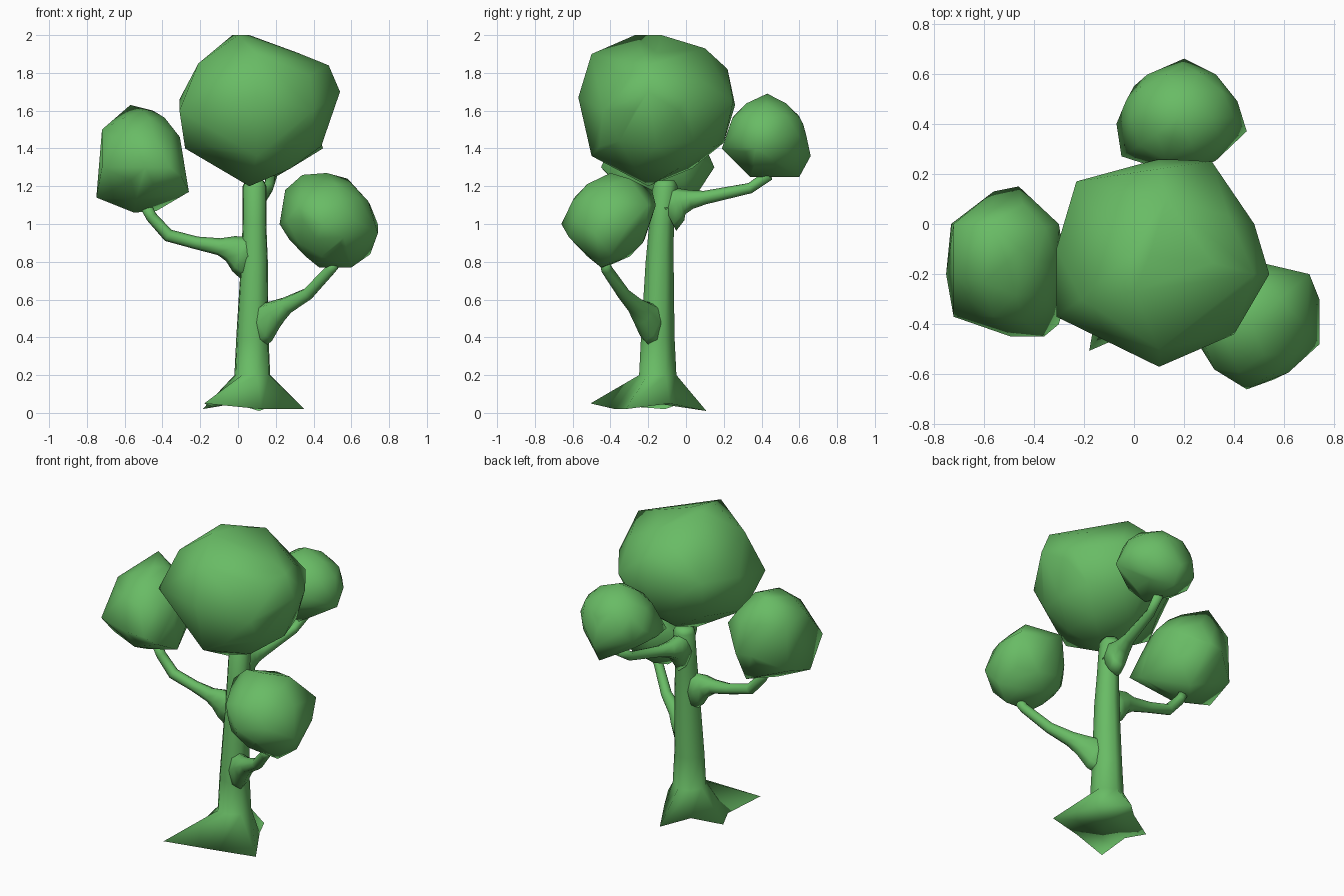
import bpy
import bmesh
from math import radians, cos, sin, pi
from mathutils import Vector, Matrix

default_cube = bpy.data.objects.get("Cube")
if default_cube:
    bpy.data.objects.remove(default_cube, do_unlink=True)

# One leafy green for the whole tree
green = bpy.data.materials.new("leaf_green")
green.use_nodes = True
green.diffuse_color = (0.14, 0.5, 0.13, 1)
green.node_tree.nodes["Principled BSDF"].inputs["Base Color"].default_value = green.diffuse_color


def finish(bm, name):
    """Turn a bmesh into a smooth shaded green object."""
    bmesh.ops.recalc_face_normals(bm, faces=bm.faces)
    for face in bm.faces:
        face.smooth = True
    mesh = bpy.data.meshes.new(name)
    bm.to_mesh(mesh)
    bm.free()
    mesh.materials.append(green)
    obj = bpy.data.objects.new(name, mesh)
    bpy.context.scene.collection.objects.link(obj)


def bridge(bm, rings):
    """Skin consecutive rings with quads, cap both ends, return the first cap."""
    for low, high in zip(rings, rings[1:]):
        count = len(low)
        for i in range(count):
            j = (i + 1) % count
            bm.faces.new((low[i], low[j], high[j], high[i]))
    bm.faces.new(rings[-1])
    return bm.faces.new(rings[0])


def foliage(name, corners):
    """Faceted clump: hull of its outer corners around a rounded core."""
    corners = [Vector(corner) for corner in corners]
    low = Vector([min(axis) for axis in zip(*corners)])
    high = Vector([max(axis) for axis in zip(*corners)])
    half_size = (high - low) / 2
    rounded = Matrix.Diagonal(half_size * 0.9).to_4x4()
    core = Matrix.Translation((low + high) / 2) @ rounded
    bm = bmesh.new()
    bmesh.ops.create_icosphere(bm, subdivisions=2, radius=1, matrix=core)
    points = [vert.co.copy() for vert in bm.verts] + corners
    bm.clear()
    bmesh.ops.convex_hull(bm, input=[bm.verts.new(point) for point in points])
    loose = [vert for vert in bm.verts if not vert.link_faces]
    bmesh.ops.delete(bm, geom=loose, context='VERTS')
    finish(bm, name)


def branch(name, path, sides=8, widest=0.06):
    """Tapered tube along (x, y, z, radius); flares grow in height, not width."""
    centres = [Vector(point[:3]) for point in path]
    last = len(path) - 1
    bm = bmesh.new()
    rings = []
    for i, (centre, point) in enumerate(zip(centres, path)):
        radius = point[-1]
        along = (centres[min(i + 1, last)] - centres[max(i - 1, 0)]).normalized()
        side = along.cross(Vector((0, 0, 1))).normalized()
        up = side.cross(along) * radius
        side *= min(radius, widest)
        turns = [2 * pi * k / sides for k in range(sides)]
        rings.append([bm.verts.new(centre + side * cos(turn) + up * sin(turn))
                      for turn in turns])
    bridge(bm, rings)
    finish(bm, name)


def around(centre, angle, radius):
    """Point at a compass angle and distance from a centre."""
    turn = radians(angle)
    return Vector(centre) + radius * Vector((cos(turn), sin(turn), 0))


# Trunk: a star of four root tips narrowing into a slim stem, hollow underneath
ROOTS = [(-32, 0.32, 0.02), (25, 0.15, 0.05), (83, 0.26, 0.01), (128, 0.16, 0.05),
         (172, 0.27, 0.02), (203, 0.23, 0.03), (234, 0.44, 0.05), (281, 0.23, 0.02)]
STEM = [(0.08, -0.15, 0.2, 0.1), (0.08, -0.15, 0.4, 0.09), (0.09, -0.14, 0.8, 0.075),
        (0.09, -0.13, 1, 0.066), (0.09, -0.11, 1.2, 0.066), (0.09, -0.11, 1.23, 0.05)]
bm = bmesh.new()
rings = [[bm.verts.new(around((0.08, -0.15, height), angle, reach))
          for angle, reach, height in ROOTS]]
for *centre, radius in STEM:
    rings.append([bm.verts.new(around(centre, root[0], radius)) for root in ROOTS])
underside = bridge(bm, rings)
hollow = bmesh.ops.poke(bm, faces=[underside])["verts"][0]
hollow.co.z = 0.06
finish(bm, "trunk_and_roots")

# Branches flare where they leave the trunk
branch("right_branch", [
    (0.08, -0.14, 0.82, 0.14), (0.01, -0.14, 0.84, 0.1), (-0.04, -0.14, 0.87, 0.07),
    (-0.1, -0.14, 0.88, 0.045), (-0.22, -0.13, 0.9, 0.034), (-0.37, -0.13, 0.94, 0.034),
    (-0.46, -0.13, 1.04, 0.03), (-0.49, -0.13, 1.1, 0.03)])
branch("left_branch", [
    (0.08, -0.15, 0.46, 0.14), (0.14, -0.19, 0.48, 0.11), (0.2, -0.23, 0.53, 0.07),
    (0.26, -0.27, 0.57, 0.046), (0.37, -0.33, 0.63, 0.034), (0.49, -0.42, 0.76, 0.03),
    (0.52, -0.43, 0.8, 0.03)])
branch("back_branch", [
    (0.09, -0.11, 1.08, 0.13), (0.09, -0.05, 1.11, 0.1), (0.09, -0.02, 1.12, 0.07),
    (0.1, 0.03, 1.13, 0.05), (0.12, 0.1, 1.14, 0.036), (0.16, 0.34, 1.19, 0.028),
    (0.18, 0.44, 1.26, 0.03)])

# Foliage clumps
foliage("top_foliage", [
    (-0.31, -0.37, 1.6), (-0.31, -0.1, 1.66), (-0.23, 0.17, 1.7), (0.1, 0.26, 1.63),
    (0.31, 0.25, 1.65), (0.48, 0, 1.66), (0.48, -0.2, 1.84), (0.54, -0.2, 1.7),
    (0.4, -0.44, 1.6), (0.1, -0.57, 1.67), (-0.03, -0.13, 2), (0.06, -0.13, 2),
    (0, -0.27, 2), (-0.21, -0.3, 1.85), (0.13, 0.1, 1.93), (0.1, 0.22, 1.82),
    (0.1, -0.5, 1.9), (0.06, -0.2, 1.2), (-0.28, -0.2, 1.4), (0.45, -0.15, 1.5),
    (0.1, -0.5, 1.36), (0.1, 0.2, 1.43)])
foliage("right_foliage", [
    (-0.72, 0, 1.5), (-0.72, -0.2, 1.5), (-0.57, 0, 1.63), (-0.45, -0.1, 1.6),
    (-0.34, -0.2, 1.5), (-0.3, 0, 1.4), (-0.26, -0.25, 1.17), (-0.3, -0.4, 1.25),
    (-0.46, 0.15, 1.3), (-0.56, 0.13, 1.3), (-0.49, -0.45, 1.3), (-0.36, -0.45, 1.3),
    (-0.72, -0.37, 1.3), (-0.75, -0.2, 1.14), (-0.55, -0.15, 1.06), (-0.43, 0, 1.07),
    (-0.73, 0, 1.2)])
foliage("left_foliage", [
    (0.53, -0.16, 1.1), (0.7, -0.2, 1.1), (0.74, -0.3, 1), (0.74, -0.48, 0.95),
    (0.56, -0.62, 0.93), (0.45, -0.66, 1), (0.32, -0.58, 1.1), (0.25, -0.4, 1.18),
    (0.34, -0.4, 1.26), (0.47, -0.4, 1.27), (0.58, -0.3, 1.24), (0.4, -0.18, 1.18),
    (0.7, -0.4, 0.84), (0.6, -0.45, 0.77), (0.43, -0.43, 0.77), (0.22, -0.4, 1)])
foliage("back_foliage", [
    (0, 0.55, 1.4), (-0.07, 0.4, 1.4), (-0.05, 0.27, 1.4), (0.2, 0.66, 1.36),
    (0.2, 0.62, 1.53), (0.36, 0.52, 1.45), (0.45, 0.37, 1.4), (0.2, 0.19, 1.4),
    (0.15, 0.34, 1.64), (0.18, 0.43, 1.69), (0.2, 0.6, 1.25), (0.2, 0.34, 1.25)])
